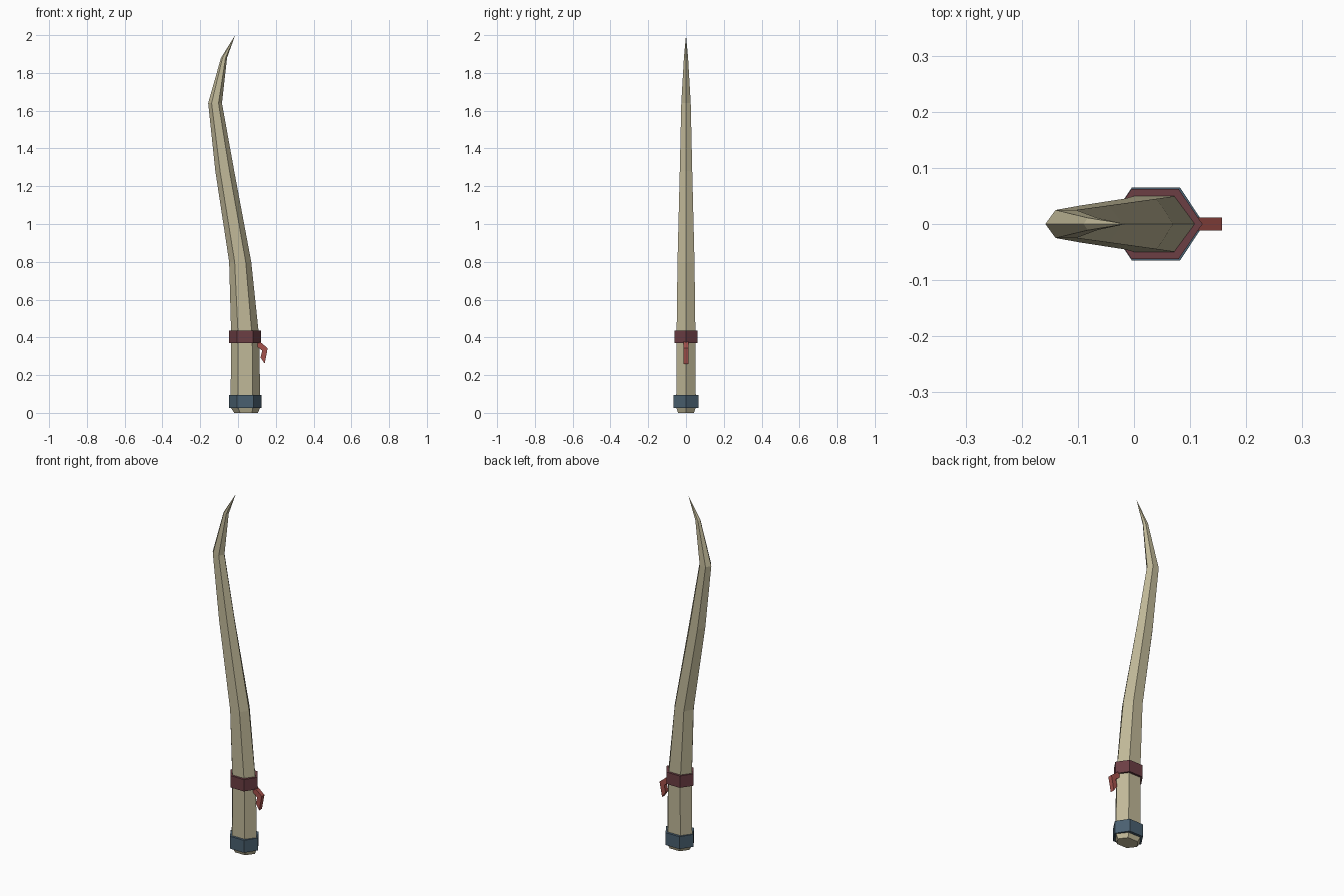
import bpy
import bmesh
from math import cos, sin, pi

if "Cube" in bpy.data.objects:
    bpy.data.objects.remove(bpy.data.objects["Cube"], do_unlink=True)


def material(name, rgb):
    """Flat material from 0-255 screen colour, converted to linear."""
    lin = [((c / 255 + 0.055) / 1.055) ** 2.4 for c in rgb] + [1.0]
    mat = bpy.data.materials.new(name)
    mat.use_nodes = True
    mat.diffuse_color = lin
    mat.node_tree.nodes["Principled BSDF"].inputs["Base Color"].default_value = lin
    return mat


def finish(bm, name, mat):
    bmesh.ops.recalc_face_normals(bm, faces=bm.faces[:])
    mesh = bpy.data.meshes.new(name)
    bm.to_mesh(mesh)
    bm.free()
    mesh.materials.append(mat)
    obj = bpy.data.objects.new(name, mesh)
    bpy.context.collection.objects.link(obj)
    return obj


def hex_loft(name, sections, mat, tip=None):
    """Loft six-sided sections (z, left x, right x, half depth), optionally to a point."""
    bm = bmesh.new()
    rings = []
    for z, left, right, depth in sections:
        mid, rad = (left + right) / 2, (right - left) / 2
        rings.append([bm.verts.new((mid + rad * cos(i * pi / 3),
                                    depth * sin(i * pi / 3) / sin(pi / 3), z))
                      for i in range(6)])
    for a, b in zip(rings, rings[1:]):
        for i in range(6):
            j = (i + 1) % 6
            bm.faces.new((a[i], a[j], b[j], b[i]))
    bm.faces.new(rings[0][::-1])
    if tip:
        point = bm.verts.new(tip)
        for i in range(6):
            bm.faces.new((rings[-1][i], rings[-1][(i + 1) % 6], point))
    else:
        bm.faces.new(rings[-1])
    return finish(bm, name, mat)


def extrude_profile(name, points, half, mat):
    """Extrude an x-z outline across y."""
    bm = bmesh.new()
    face = bm.faces.new([bm.verts.new((x, -half, z)) for x, z in points])
    new = bmesh.ops.extrude_face_region(bm, geom=[face])["geom"]
    bmesh.ops.translate(bm, vec=(0, 2 * half, 0),
                        verts=[v for v in new if isinstance(v, bmesh.types.BMVert)])
    return finish(bm, name, mat)


bone = material("bone", (192, 184, 152))
slate = material("slate blue", (74, 96, 112))
maroon = material("maroon cloth", (108, 62, 68))
red = material("red cloth", (165, 82, 76))

# Curved tapering shaft
hex_loft("curved_shaft", [
    (0.0, -0.02, 0.105, 0.042),
    (0.03, -0.04, 0.118, 0.052),
    (0.40, -0.036, 0.112, 0.05),
    (0.80, -0.047, 0.07, 0.045),
    (1.28, -0.12, -0.02, 0.033),
    (1.64, -0.158, -0.085, 0.025),
    (1.88, -0.09, -0.058, 0.011),
], bone, tip=(-0.015, 0, 2.0))

# Bands around the grip
hex_loft("pommel_band", [(0.025, -0.047, 0.125, 0.065),
                         (0.095, -0.047, 0.125, 0.065)], slate)
hex_loft("cloth_band", [(0.37, -0.047, 0.122, 0.062),
                        (0.437, -0.047, 0.122, 0.062)], maroon)

# Loose end hanging from the cloth band
extrude_profile("cloth_tail", [(0.09, 0.39), (0.115, 0.378), (0.157, 0.343),
                               (0.141, 0.26), (0.119, 0.293), (0.128, 0.33),
                               (0.09, 0.36)], 0.012, red)
